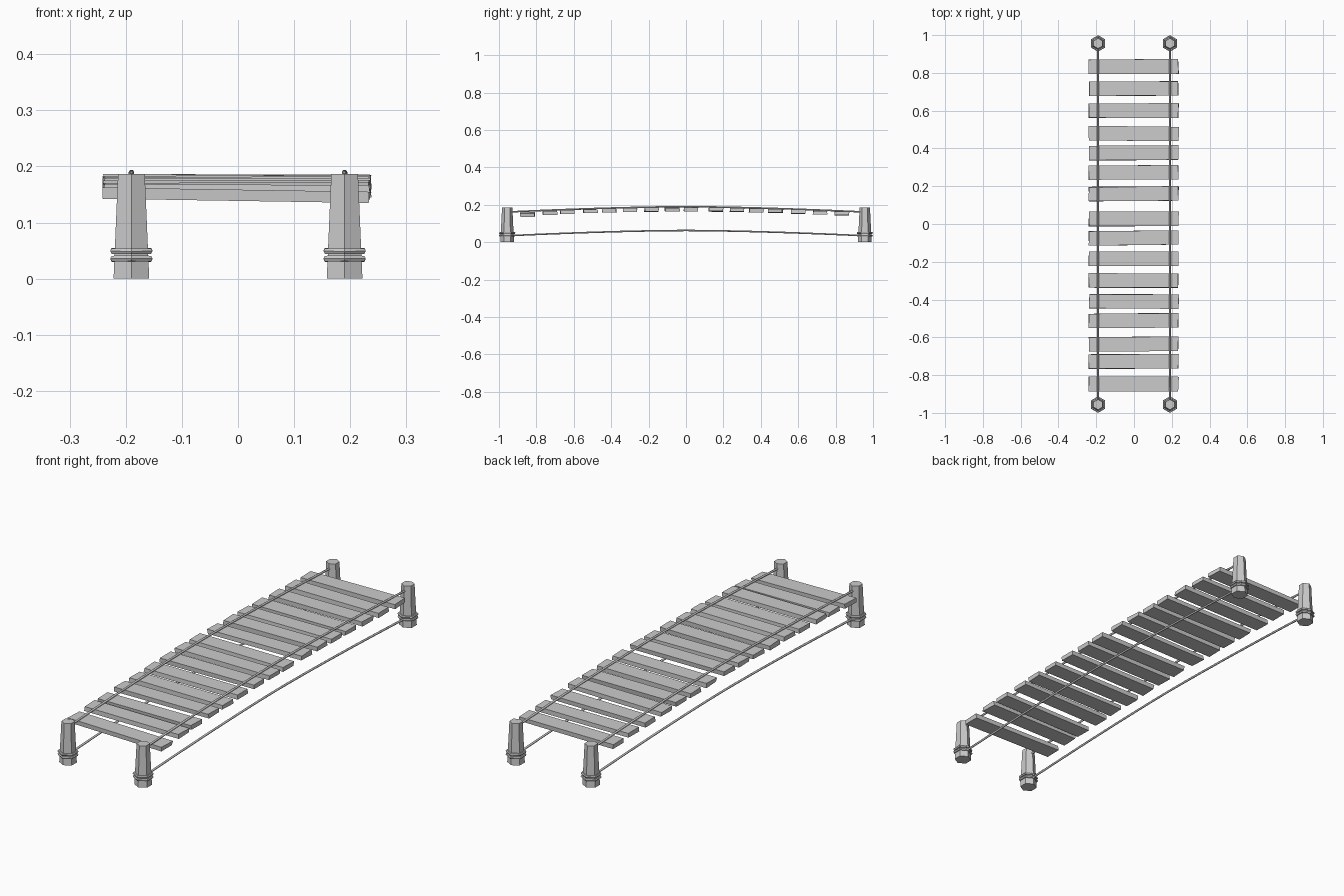
import bpy, random
from math import radians
from mathutils import Matrix, Euler

if "Cube" in bpy.data.objects:
    bpy.data.objects.remove(bpy.data.objects["Cube"])

random.seed(4)
POST_X, POST_Y = 0.19, 0.956


def arch(y, peak):
    """Height of the bridge arch at y."""
    return peak - 0.028 * (abs(y) / 0.95) ** 1.6


# Tapered hexagonal posts, each bound with two rope rings
def post(label, x, y):
    bpy.ops.mesh.primitive_cone_add(vertices=6, radius1=0.0367, radius2=0.0275,
                                    depth=0.187, location=(x, y, 0.0935))
    bpy.context.object.name = label + "_post"
    for level, z, tilt in (("lower", 0.0355, 1), ("upper", 0.0495, -1)):
        bpy.ops.mesh.primitive_torus_add(
            major_segments=6, minor_segments=6, major_radius=0.0377, minor_radius=0.0058,
            location=(x, y, z), rotation=(0, radians(tilt), radians(90)))
        bpy.context.object.name = f"{label}_{level}_post_ring"


# Arched ropes along each side
def rope(label, x, peak):
    cu = bpy.data.curves.new(label, "CURVE")
    cu.dimensions = "3D"
    cu.bevel_depth = 0.0048
    cu.bevel_resolution = 1
    cu.use_fill_caps = True
    n = 16
    sp = cu.splines.new("POLY")
    sp.points.add(n)
    for i, p in enumerate(sp.points):
        y = -POST_Y + 2 * POST_Y * i / n
        p.co = (x, y, arch(y, peak), 1)
    ob = bpy.data.objects.new(label, cu)
    bpy.context.collection.objects.link(ob)


for sx, side in ((-1, "left"), (1, "right")):
    for sy, end in ((-1, "front"), (1, "back")):
        post(f"{end}_{side}", sx * POST_X, sy * POST_Y)
    rope(f"{side}_upper_rope", sx * POST_X, 0.190)
    rope(f"{side}_lower_rope", sx * POST_X, 0.063)

# Uneven, slightly crooked deck planks
PLANK_Y = (-0.847, -0.728, -0.635, -0.511, -0.410, -0.299, -0.183, -0.074,
           0.026, 0.159, 0.272, 0.376, 0.479, 0.600, 0.717, 0.833)
for i, y in enumerate(PLANK_Y):
    roll = 0.016 if i == 0 else random.uniform(-0.007, 0.007)
    yaw = random.uniform(-0.008, 0.008)
    z = arch(y, 0.186) - 0.010 - (0.004 if i == 0 else 0)
    bpy.ops.mesh.primitive_cube_add(size=1)
    ob = bpy.context.object
    ob.name = f"plank_{i + 1}"
    ob.data.transform(Matrix.Diagonal((0.474, 0.076, 0.020, 1)))
    for v in ob.data.vertices:
        v.co.x += random.uniform(-0.003, 0.003)
        v.co.y += random.uniform(-0.002, 0.002)
    ob.data.transform(Euler((0, roll, yaw)).to_matrix().to_4x4())
    ob.location = (-0.002, y, z)
